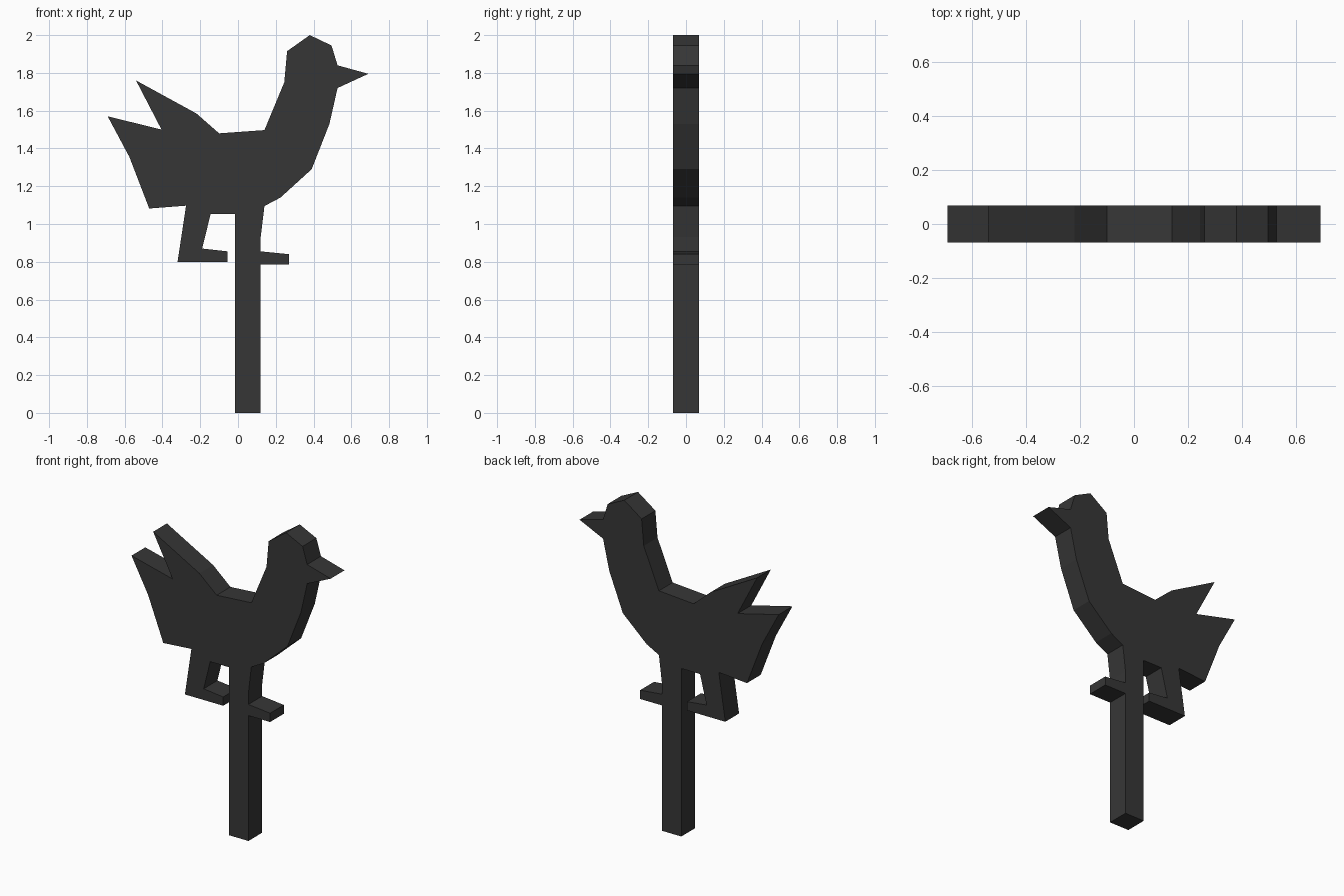
import bpy, bmesh
from mathutils import Vector

if "Cube" in bpy.data.objects:
    bpy.data.objects.remove(bpy.data.objects["Cube"])

DEPTH = 0.136

# Silhouette as (x, z) runs, clockwise from the upper tail feather
back = [(-0.54, 1.76), (-0.22, 1.585), (-0.10, 1.48), (0.14, 1.497)]
head = [(0.245, 1.75), (0.26, 1.915), (0.38, 2.0), (0.495, 1.945)]
beak = [(0.527, 1.84), (0.69, 1.795), (0.527, 1.72)]
breast = [(0.484, 1.53), (0.39, 1.29), (0.225, 1.14), (0.14, 1.095)]
front_foot = [(0.12, 0.93), (0.12, 0.855), (0.27, 0.84), (0.27, 0.785), (0.12, 0.785)]
post = [(0.12, 0), (-0.015, 0), (-0.015, 1.052)]
rear_leg = [(-0.145, 1.052), (-0.19, 0.87), (-0.055, 0.855), (-0.055, 0.80),
            (-0.32, 0.80), (-0.275, 1.097)]
tail = [(-0.47, 1.082), (-0.575, 1.355), (-0.69, 1.57), (-0.405, 1.50)]
outline = back + head + beak + breast + front_foot + post + rear_leg + tail


def cut_out(name, points, depth, material):
    """Flat board cut to an outline, centred on y = 0."""
    bm = bmesh.new()
    face = bm.faces.new([bm.verts.new((x, -depth / 2, z)) for x, z in points])
    extruded = bmesh.ops.extrude_face_region(bm, geom=[face], use_keep_orig=True)
    verts = [g for g in extruded["geom"] if isinstance(g, bmesh.types.BMVert)]
    bmesh.ops.translate(bm, verts=verts, vec=Vector((0, depth, 0)))
    bmesh.ops.recalc_face_normals(bm, faces=bm.faces)
    mesh = bpy.data.meshes.new(name)
    bm.to_mesh(mesh)
    bm.free()
    mesh.materials.append(material)
    obj = bpy.data.objects.new(name, mesh)
    bpy.context.collection.objects.link(obj)
    return obj


charcoal = bpy.data.materials.new("charcoal")
charcoal.diffuse_color = (0.037, 0.037, 0.037, 1)
charcoal.use_nodes = True
charcoal.node_tree.nodes["Principled BSDF"].inputs["Base Color"].default_value = charcoal.diffuse_color

# Bird and post are one solid board
cut_out("bird_on_post", outline, DEPTH, charcoal)
